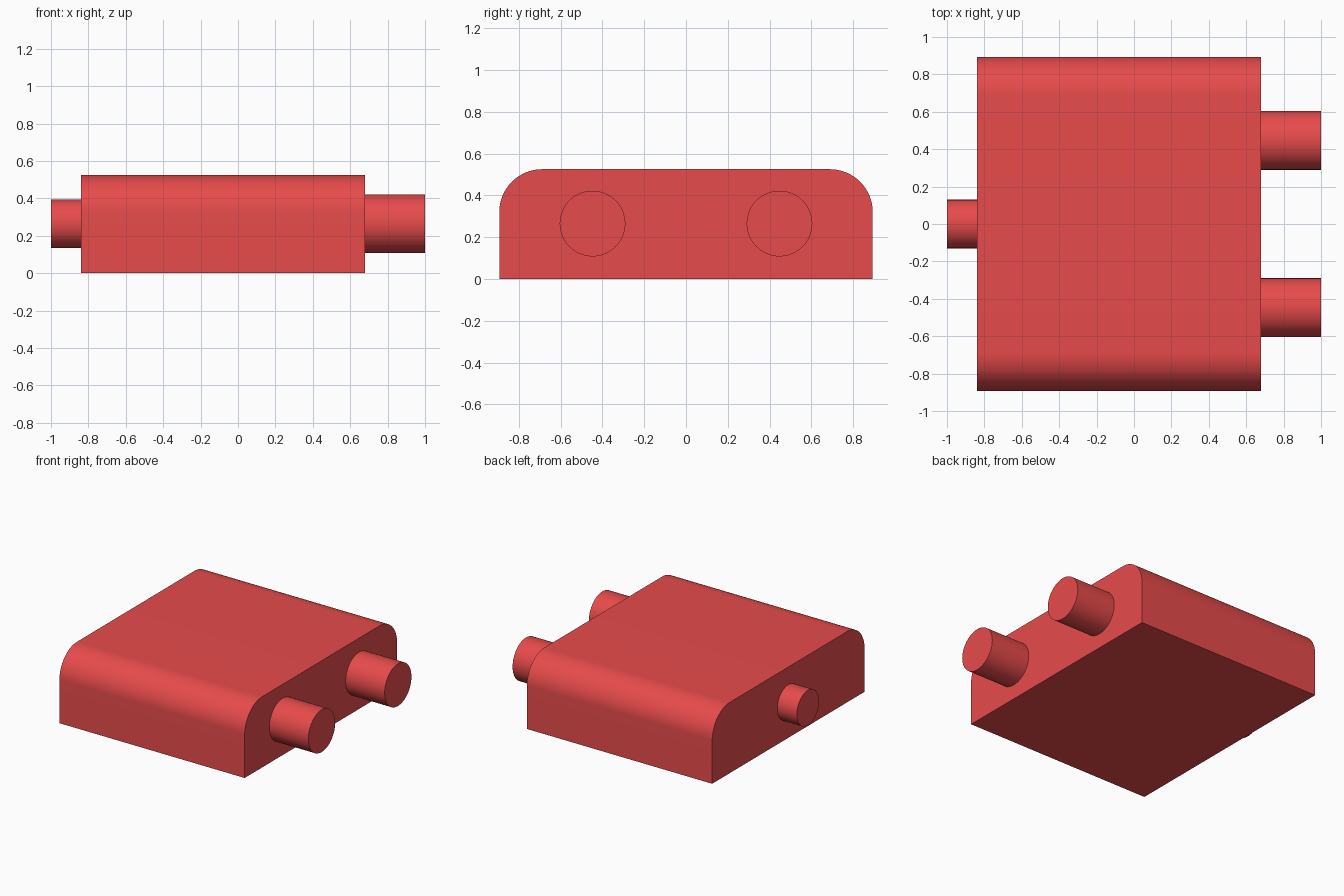
import bpy
import math

if "Cube" in bpy.data.objects:
    bpy.data.objects.remove(bpy.data.objects["Cube"])

red = bpy.data.materials.new("red")
red.diffuse_color = (0.8, 0.07, 0.07, 1)
red.use_nodes = True
red.node_tree.nodes["Principled BSDF"].inputs["Base Color"].default_value = red.diffuse_color

X0, X1 = -0.84, 0.68        # body ends
HALF_W, HEIGHT, R = 0.893, 0.525, 0.205
AXIS_Z = 0.265              # height of the pipe axes


def finish(obj):
    obj.data.materials.append(red)
    bpy.ops.object.select_all(action='DESELECT')
    obj.select_set(True)
    bpy.context.view_layer.objects.active = obj
    bpy.ops.object.shade_smooth_by_angle(angle=math.radians(30))


def pipe(name, x_start, x_end, y, radius):
    bpy.ops.mesh.primitive_cylinder_add(
        vertices=64, radius=radius, depth=x_end - x_start,
        location=((x_start + x_end) / 2, y, AXIS_Z),
        rotation=(0, math.pi / 2, 0))
    obj = bpy.context.object
    obj.name = name
    finish(obj)


# Body: rounded-top profile extruded along x
STEPS = 16
arc = [(HALF_W - R + R * math.cos(a), HEIGHT - R + R * math.sin(a))
       for a in (math.pi / 2 * i / STEPS for i in range(STEPS + 1))]
half = [(HALF_W, 0)] + arc
profile = half + [(-y, z) for y, z in reversed(half)]
n = len(profile)
verts = [(x, y, z) for x in (X0, X1) for y, z in profile]
faces = [(i, (i + 1) % n, n + (i + 1) % n, n + i) for i in range(n)]
faces = [f[::-1] for f in faces]
faces += [tuple(reversed(range(n))), tuple(range(n, 2 * n))]
mesh = bpy.data.meshes.new("body")
mesh.from_pydata(verts, [], faces)
body = bpy.data.objects.new("body", mesh)
bpy.context.collection.objects.link(body)
bpy.context.view_layer.objects.active = body
body.select_set(True)
bpy.ops.object.mode_set(mode='EDIT')
bpy.ops.mesh.select_all(action='SELECT')
bpy.ops.mesh.normals_make_consistent(inside=False)
bpy.ops.object.mode_set(mode='OBJECT')
finish(body)

# Two outlet pipes on the right, one inlet pipe on the left
for side, label in ((-1, "front"), (1, "back")):
    pipe(f"outlet_pipe_{label}", X1 - 0.01, 1.0, side * 0.447, 0.157)
pipe("inlet_pipe", -1.0, X0 + 0.01, 0, 0.13)
